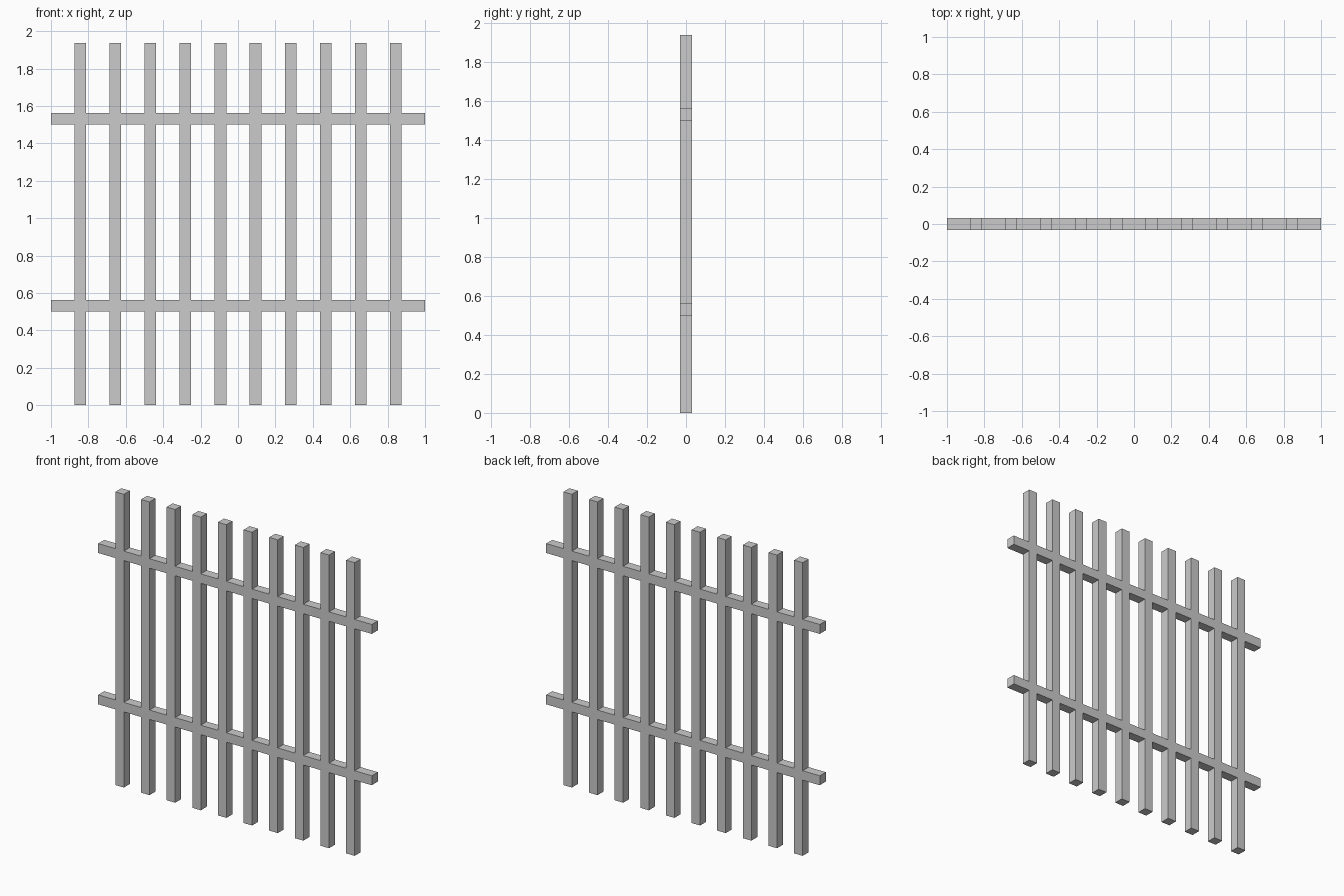
import bpy
import bmesh

if "Cube" in bpy.data.objects:
    bpy.data.objects.remove(bpy.data.objects["Cube"])

T = 0.0625             # square bar thickness
HEIGHT = 1.9375
PICKETS = 10
PITCH = 3 * T
RAIL_Z = (0.5, 1.5)    # underside of each rail

# Grid lines: every bar edge in x and z, so pickets and rails join flush
first = -PITCH * (PICKETS - 1) / 2 - T / 2
xs = [-1.0]
for i in range(PICKETS):
    xs += [first + i * PITCH, first + i * PITCH + T]
xs.append(1.0)
zs = [0.0]
for z in RAIL_Z:
    zs += [z, z + T]
zs.append(HEIGHT)

bm = bmesh.new()
grid = [[bm.verts.new((x, -T / 2, z)) for z in zs] for x in xs]

# Front faces: odd columns are pickets, odd rows are rails
for i in range(len(xs) - 1):
    for j in range(len(zs) - 1):
        if i % 2 or j % 2:
            bm.faces.new((grid[i][j], grid[i + 1][j],
                          grid[i + 1][j + 1], grid[i][j + 1]))
bmesh.ops.delete(bm, geom=[v for v in bm.verts if not v.link_faces],
                 context='VERTS')

# Thickness: extrude the lattice towards the back
result = bmesh.ops.extrude_face_region(bm, geom=bm.faces[:],
                                       use_keep_orig=True)
back = [g for g in result["geom"] if isinstance(g, bmesh.types.BMVert)]
bmesh.ops.translate(bm, verts=back, vec=(0, T, 0))
bmesh.ops.recalc_face_normals(bm, faces=bm.faces[:])

mesh = bpy.data.meshes.new("fence_panel")
bm.to_mesh(mesh)
bm.free()
fence = bpy.data.objects.new("fence_panel", mesh)
bpy.context.collection.objects.link(fence)
